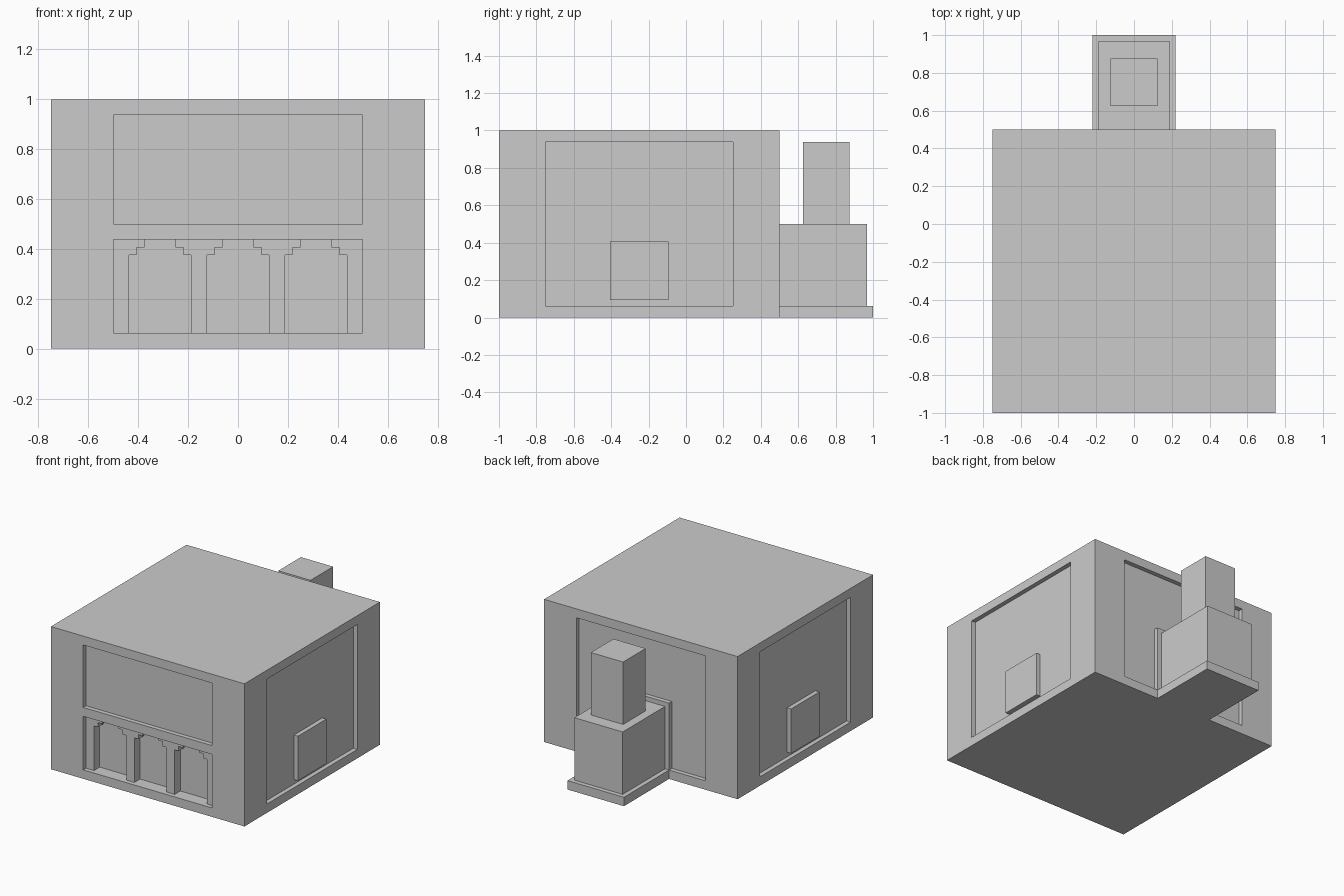
import bpy, bmesh
from mathutils import Vector

if "Cube" in bpy.data.objects:
    bpy.data.objects.remove(bpy.data.objects["Cube"])

U = 1 / 32  # everything sits on a 1/32 unit module


def finish(bm, name):
    bmesh.ops.recalc_face_normals(bm, faces=bm.faces)
    me = bpy.data.meshes.new(name)
    bm.to_mesh(me)
    bm.free()
    ob = bpy.data.objects.new(name, me)
    bpy.context.collection.objects.link(ob)
    return ob


def box(name, x, y, z):
    """Box from (min, max) ranges given in modules."""
    bm = bmesh.new()
    bmesh.ops.create_cube(bm, size=1)
    for v in bm.verts:
        v.co = Vector([(a + b) / 2 + c * (b - a) for (a, b), c in zip((x, y, z), v.co)]) * U
    return finish(bm, name)


def prism(name, profile, y):
    """x-z profile extruded along y, in modules."""
    bm = bmesh.new()
    face = bm.faces.new([bm.verts.new((px * U, y[0] * U, pz * U)) for px, pz in profile])
    out = bmesh.ops.extrude_face_region(bm, geom=[face])["geom"]
    bmesh.ops.translate(bm, vec=(0, (y[1] - y[0]) * U, 0),
                        verts=[g for g in out if isinstance(g, bmesh.types.BMVert)])
    return finish(bm, name)


def cut(target, cutter):
    mod = target.modifiers.new("cut", "BOOLEAN")
    mod.operation = "DIFFERENCE"
    mod.solver = "EXACT"
    mod.object = cutter
    bpy.context.view_layer.update()
    dg = bpy.context.evaluated_depsgraph_get()
    me = bpy.data.meshes.new_from_object(target.evaluated_get(dg))
    target.modifiers.clear()
    target.data = me
    bpy.data.objects.remove(cutter)


# main block
house = box("house_body", (-24, 24), (-32, 16), (0, 32))

# shallow wall panels: front upper, front lower, back, both sides
cut(house, box("cutter", (-16, 16), (-34, -31), (16, 30)))
cut(house, box("cutter", (-16, 16), (-34, -31), (2, 14)))
cut(house, box("cutter", (-16, 16), (15, 18), (2, 30)))
for s in (-1, 1):
    cut(house, box("cutter", sorted((s * 23, s * 26)), (-24, 8), (2, 30)))

# three stepped arches set deeper in the lower front panel
half = [(4, 2), (4, 12), (3, 12), (3, 13), (2, 13), (2, 14)]
for cx in (-10, 0, 10):
    pts = [(cx + x, z) for x, z in half] + [(cx - x, z) for x, z in reversed(half)]
    cut(house, prism("cutter", pts, (-31.5, -29)))

# square windows standing flush with the side walls
box("window_right", (23, 24), (-13, -3), (3, 13))
box("window_left", (-24, -23), (-13, -3), (3, 13))

# chimney on the back, with its surround in the back panel
box("chimney_surround", (-7, 7), (15, 16), (2, 17))
box("chimney_base", (-7, 7), (16, 32), (0, 2))
box("chimney_breast", (-6, 6), (16, 31), (2, 16))
box("chimney_stack", (-4, 4), (20, 28), (16, 30))
